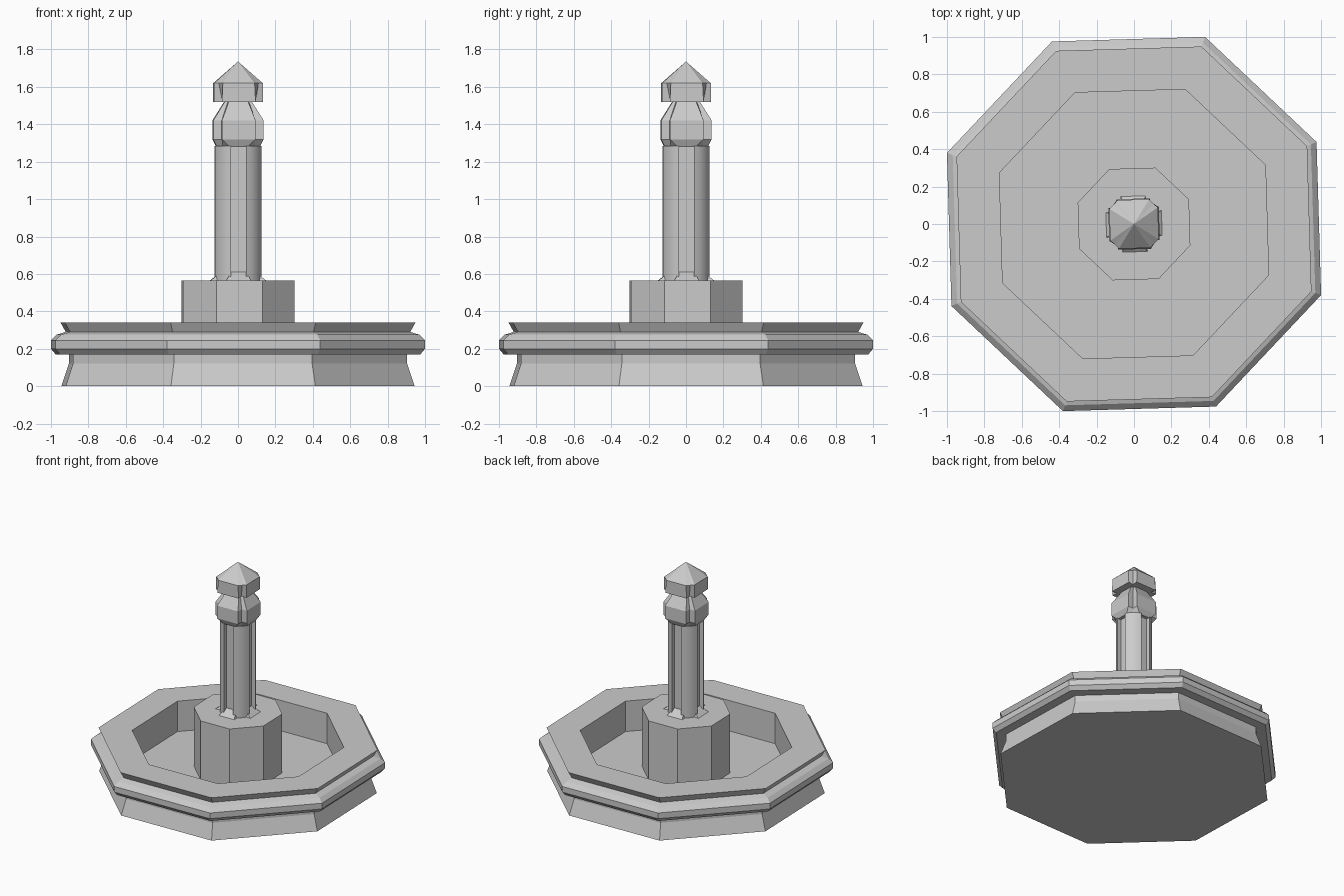
import bpy, bmesh
from math import sin, cos, radians, pi

if "Cube" in bpy.data.objects:
    bpy.data.objects.remove(bpy.data.objects["Cube"])

TWIST = radians(1.7)  # whole model is turned slightly about z


def loft(name, rings, twist=TWIST, turn=0.0):
    """Skin equal-length rings of (x, y, z) points and cap both ends."""
    bm = bmesh.new()
    a = twist + turn
    loops = [[bm.verts.new((x * cos(a) - y * sin(a), x * sin(a) + y * cos(a), z))
              for x, y, z in ring] for ring in rings]
    n = len(loops[0])
    for lo, hi in zip(loops, loops[1:]):
        for i in range(n):
            j = (i + 1) % n
            bm.faces.new((lo[i], lo[j], hi[j], hi[i]))
    bm.faces.new(loops[0][::-1])
    bm.faces.new(loops[-1])
    bmesh.ops.recalc_face_normals(bm, faces=bm.faces)
    me = bpy.data.meshes.new(name)
    bm.to_mesh(me)
    bm.free()
    ob = bpy.data.objects.new(name, me)
    bpy.context.collection.objects.link(ob)
    return ob


def octagon(r, z):
    return [(r * cos(pi / 8 + i * pi / 4), r * sin(pi / 8 + i * pi / 4), z) for i in range(8)]


def four_way(quarter, z):
    """Repeat a quarter outline four times about the z axis."""
    pts = []
    for k in range(4):
        c, s = round(cos(k * pi / 2)), round(sin(k * pi / 2))
        pts += [(x * c - y * s, x * s + y * c, z) for x, y in quarter]
    return pts


def notched(out, half, corner, z):
    """Square with four faces and cut-in corners."""
    return four_way([(out, -half), (out, half), (corner, corner)], z)


# basin: outside moulding, rim, then inner wall down to the floor
basin = [(1.01, 0), (0.967, 0.12), (0.967, 0.17), (1.043, 0.17), (1.07, 0.20),
         (1.07, 0.245), (1.037, 0.275), (0.985, 0.29), (1.015, 0.34),
         (0.77, 0.34), (0.77, 0.10)]
loft("basin", [octagon(r, z) for r, z in basin])

# pedestal
loft("pedestal", [octagon(0.322, 0.09), octagon(0.322, 0.565)])

# round shaft with four flat-bottomed flutes
arc = [(0.13 * cos(radians(t)), 0.13 * sin(radians(t))) for t in (18, 31.5, 45, 58.5, 72)]
flute = [(0.09, -0.04), (0.09, 0.04)] + arc
shaft = loft("shaft", [four_way(flute, 0.55), four_way(flute, 1.285)])
for p in shaft.data.polygons:
    p.use_smooth = True
bpy.context.view_layer.objects.active = shaft
shaft.select_set(True)
bpy.ops.object.shade_smooth_by_angle(angle=radians(30))

# flared spout at the foot of each flute
for k in range(4):
    loft(f"spout_{k + 1}",
         [[(0.06, -0.06, 0.56), (0.155, -0.07, 0.56), (0.155, 0.07, 0.56), (0.06, 0.06, 0.56)],
          [(0.06, -0.04, 0.61), (0.092, -0.04, 0.61), (0.092, 0.04, 0.61), (0.06, 0.04, 0.61)]],
         turn=k * pi / 2)

# collar with four bevelled plates
loft("collar", [notched(0.115, 0.05, 0.086, 1.28), notched(0.135, 0.09, 0.09, 1.32),
                notched(0.135, 0.09, 0.09, 1.42), notched(0.07, 0.05, 0.055, 1.525)])

# pointed cap
loft("cap", [notched(0.13, 0.09, 0.085, 1.52), notched(0.13, 0.085, 0.106, 1.62),
             notched(0.001, 0.0007, 0.0008, 1.735)])
